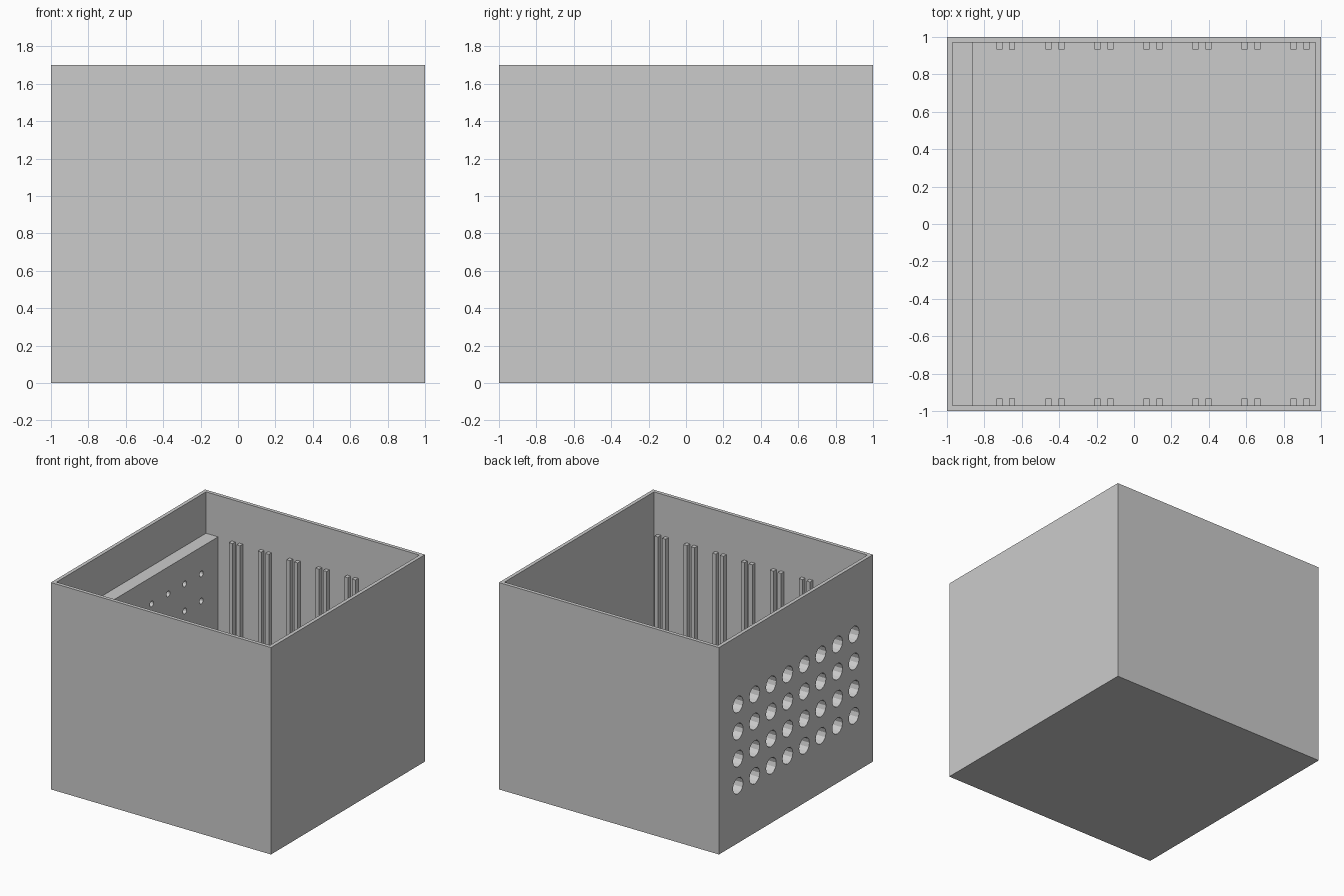
import bpy
import bmesh
from math import radians
from mathutils import Matrix, Vector

default = bpy.data.objects.get("Cube")
if default:
    bpy.data.objects.remove(default, do_unlink=True)

WALL = 0.03
HEIGHT = 1.7
INNER = 1 - WALL
INSERT_TOP = 1.36     # top of the panel and the ribs
PANEL_X = -0.86       # inner face of the perforated panel

grey = bpy.data.materials.new("plain grey")
grey.use_nodes = True
colour = (0.6, 0.6, 0.6, 1)
grey.diffuse_color = colour
grey.node_tree.nodes["Principled BSDF"].inputs["Base Color"].default_value = colour


def make_object(name, bm):
    bmesh.ops.recalc_face_normals(bm, faces=bm.faces)
    mesh = bpy.data.meshes.new(name)
    bm.to_mesh(mesh)
    bm.free()
    mesh.materials.append(grey)
    obj = bpy.data.objects.new(name, mesh)
    bpy.context.collection.objects.link(obj)
    return obj


def add_box(bm, low, high):
    low, high = Vector(low), Vector(high)
    matrix = Matrix.Translation((low + high) / 2) @ Matrix.Diagonal((*(high - low), 1))
    return bmesh.ops.create_cube(bm, size=1, matrix=matrix)["verts"]


# Open box: inset the top and push it down to the floor
bm = bmesh.new()
add_box(bm, (-1, -1, 0), (1, 1, HEIGHT))
top = max(bm.faces, key=lambda f: f.calc_center_median().z)
bmesh.ops.inset_region(bm, faces=[top], thickness=WALL, use_even_offset=True)
floor = bmesh.ops.extrude_discrete_faces(bm, faces=[top])["faces"][0]
bmesh.ops.translate(bm, verts=floor.verts, vec=(0, 0, WALL - HEIGHT))
box = make_object("open_box", bm)

# Thick panel against the side wall
bm = bmesh.new()
add_box(bm, (-INNER, -INNER, WALL), (PANEL_X, INNER, INSERT_TOP))
panel = make_object("perforated_panel", bm)

# Stepped hole cutter: wide from outside, narrow where it leaves the panel
profile = [(-1.05, 0.067), (-0.89, 0.067), (-0.89, 0.024), (-0.8, 0.024)]
turn = Matrix.Rotation(radians(90), 4, 'Y')
bm = bmesh.new()
for row in range(4):
    for column in range(8):
        y = (column - 3.5) * 0.215
        z = 0.47 + row * 0.223
        rings = []
        for x, radius in profile:
            rings.append(bmesh.ops.create_circle(
                bm, segments=12, radius=radius,
                matrix=Matrix.Translation((x, y, z)) @ turn)["verts"])
        for a, b in zip(rings, rings[1:]):
            for i in range(12):
                j = (i + 1) % 12
                bm.faces.new((a[i], a[j], b[j], b[i]))
        bm.faces.new(rings[0])
        bm.faces.new(rings[-1])
cutter = make_object("hole_cutter", bm)
cutter.hide_render = True

for obj in (box, panel):
    cut = obj.modifiers.new("holes", 'BOOLEAN')
    cut.operation = 'DIFFERENCE'
    cut.solver = 'EXACT'
    cut.object = cutter
    bpy.context.view_layer.objects.active = obj
    bpy.ops.object.modifier_apply(modifier=cut.name)
bpy.data.objects.remove(cutter, do_unlink=True)

# Paired guide ribs on the front and back walls
for side, name in ((-1, "front_guide_ribs"), (1, "back_guide_ribs")):
    bm = bmesh.new()
    ys = sorted((side * INNER, side * 0.933))
    for pair in range(7):
        for offset in (0, 0.069):
            x = -0.736 + pair * 0.2623 + offset
            add_box(bm, (x, ys[0], WALL), (x + 0.032, ys[1], INSERT_TOP))
    make_object(name, bm)
